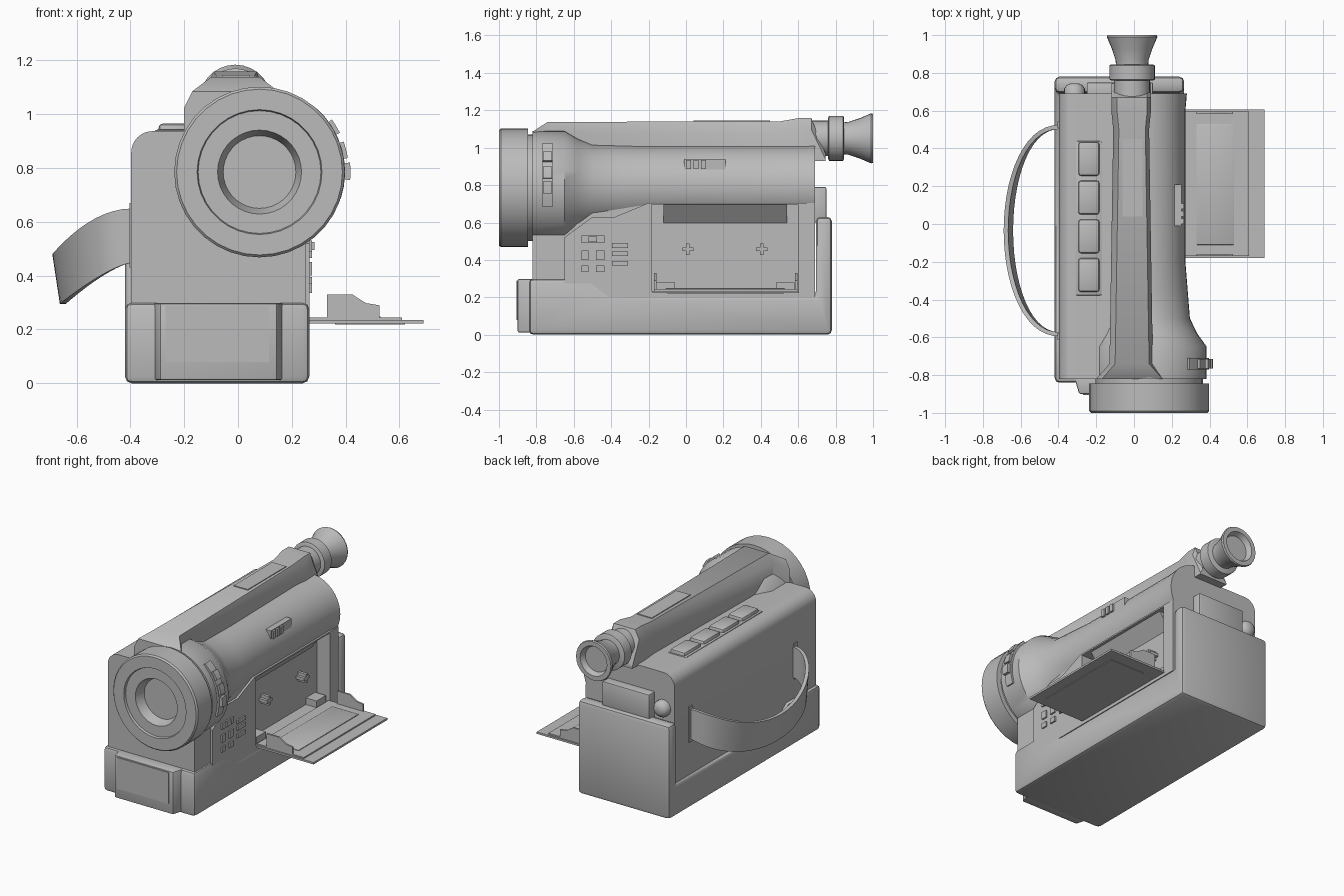
import bpy, bmesh, math
from mathutils import Vector

grey = bpy.data.materials.new("mid grey plastic")
grey.diffuse_color = (0.5, 0.5, 0.5, 1)


def finish(name, bm, bevel=0, seg=2, cutter=None):
    """Turn a bmesh into a named object, bevel it, cut it and smooth it."""
    bmesh.ops.recalc_face_normals(bm, faces=bm.faces)
    me = bpy.data.meshes.new(name)
    bm.to_mesh(me)
    bm.free()
    me.materials.append(grey)
    ob = bpy.data.objects.new(name, me)
    bpy.context.collection.objects.link(ob)
    bpy.ops.object.select_all(action='DESELECT')
    bpy.context.view_layer.objects.active = ob
    ob.select_set(True)
    if bevel:
        m = ob.modifiers.new("bevel", 'BEVEL')
        m.width, m.segments = bevel, seg
        m.limit_method, m.angle_limit = 'ANGLE', math.radians(40)
        bpy.ops.object.modifier_apply(modifier="bevel")
    if cutter:
        m = ob.modifiers.new("cut", 'BOOLEAN')
        m.operation, m.object, m.solver = 'DIFFERENCE', cutter, 'EXACT'
        bpy.ops.object.modifier_apply(modifier="cut")
    bpy.ops.object.shade_smooth_by_angle(angle=math.radians(35))
    return ob


def loft(name, rings, close=False, **kw):
    """Skin a list of equal-length point rings and cap the ends."""
    bm = bmesh.new()
    vs = [[bm.verts.new(p) for p in r] for r in rings]
    n = len(vs[0])
    for a, b in zip(vs, vs[1:]):
        for i in range(n):
            j = (i + 1) % n
            bm.faces.new((a[i], a[j], b[j], b[i]))
    bm.faces.new(vs[0])
    bm.faces.new(vs[-1])
    return finish(name, bm, **kw)


def prism(name, axis, pts, a, b, **kw):
    """Extrude a 2D outline along an axis from a to b."""
    put = {'x': lambda p, t: (t, p[0], p[1]),
           'y': lambda p, t: (p[0], t, p[1]),
           'z': lambda p, t: (p[0], p[1], t)}[axis]
    return loft(name, [[put(p, t) for p in pts] for t in (a, b)], **kw)


def box(name, x0, x1, y0, y1, z0, z1, **kw):
    return prism(name, 'z', [(x0, y0), (x1, y0), (x1, y1), (x0, y1)], z0, z1, **kw)


def turned(name, rings, seg=32, **kw):
    """Round section along y; rings are (y, radius, centre x, centre z)."""
    return loft(name, [[(cx + r * math.cos(2 * math.pi * i / seg), y,
                         cz + r * math.sin(2 * math.pi * i / seg))
                        for i in range(seg)] for y, r, cx, cz in rings], **kw)


def arc(cx, cz, r, a0, a1, n=8):
    return [(cx + r * math.cos(math.radians(a0 + (a1 - a0) * i / n)),
             cz + r * math.sin(math.radians(a0 + (a1 - a0) * i / n))) for i in range(n + 1)]


# Cutter for the cassette bay in the right side
bay = box("bay_cutter", 0.17, 0.45, -0.185, 0.60, 0.235, 0.695)
bay.hide_render = True

# Base tray with raised back block
prism("base", 'x', [(-0.84, 0), (0.78, 0), (0.78, 0.63), (0.695, 0.63), (0.695, 0.21),
                    (-0.38, 0.21), (-0.50, 0.30), (-0.84, 0.30)], -0.42, 0.265, bevel=0.025)
prism("base_front_panel", 'z', [(-0.32, -0.80), (-0.29, -0.90), (0.145, -0.90), (0.175, -0.80)],
      0.012, 0.298, bevel=0.008)
box("front_window", -0.27, 0.115, -0.905, -0.89, 0.08, 0.29)

# Main body with a rounded upper left edge
prism("body", 'y', [(-0.397, 0.15)] + arc(-0.317, 0.857, 0.08, 180, 90) +
      [(0.10, 0.937), (0.25, 0.80), (0.25, 0.15)], -0.82, 0.69, cutter=bay)
prism("side_panel", 'x', [(-0.65, 0.2), (-0.65, 0.52), (-0.50, 0.63), (-0.38, 0.63),
                          (-0.20, 0.705), (0.69, 0.705), (0.69, 0.2)], 0.15, 0.265, cutter=bay)

# Barrel running back from the lens
turned("barrel", [(-0.82, 0.305, 0.08, 0.785), (-0.65, 0.305, 0.08, 0.785),
                  (-0.58, 0.262, 0.073, 0.787), (-0.50, 0.228, 0.068, 0.788),
                  (-0.35, 0.222, 0.062, 0.79), (-0.20, 0.215, 0.057, 0.793),
                  (0.60, 0.215, 0.057, 0.793), (0.69, 0.218, 0.062, 0.793)], seg=40, cutter=bay)

# Lens hood and recessed glass
turned("lens_neck", [(y, 0.285, 0.08, 0.785) for y in (-0.86, -0.80)])
turned("lens_hood", [(y, r, 0.08, 0.785) for y, r in
                     [(-0.845, 0.30), (-0.845, 0.317), (-0.99, 0.317), (-1.0, 0.308), (-1.0, 0.232),
                      (-0.985, 0.228), (-0.985, 0.156), (-0.92, 0.135), (-0.92, 0.10)]], seg=36)

# Focus switch curved round the lens
for i, (r, a0, a1) in enumerate([(0.318, -18, 48), (0.338, -5, 6), (0.332, 9, 20), (0.332, 26, 36)]):
    w = 0.03 if i == 0 else 0.024
    prism("focus_switch_%d" % i, 'y', arc(0.08, 0.785, r, a0, a1) + arc(0.08, 0.785, 0.29, a1, a0),
          -0.74 - w, -0.74 + w)

# Top handle and viewfinder mount
hy = [(-0.82, 0.16, 1.085), (-0.74, 0.09, 1.138), (0.50, 0.07, 1.14), (0.60, 0.08, 1.158),
      (0.67, 0.08, 1.158), (0.745, 0.08, 0.97)]
loft("top_handle", [[(-0.01 - w - 0.03, y, 0.93), (-0.01 - w - 0.03, y, max(0.94, t - 0.06)),
                     (-0.01 - w, y, t), (-0.01 + w, y, t),
                     (-0.01 + w + 0.02, y, max(0.94, t - 0.06)), (-0.01 + w + 0.02, y, 0.93)]
                    for y, w, t in hy])
box("handle_grip_plate", -0.06, 0.045, 0.04, 0.45, 1.13, 1.145)

# Viewfinder
vf = (-0.01, 1.05)
turned("viewfinder_neck", [(0.64, 0.095, *vf), (0.78, 0.095, *vf)], seg=24)
turned("viewfinder_ring", [(0.76, 0.11, *vf), (0.765, 0.12, *vf), (0.84, 0.12, *vf),
                           (0.845, 0.11, *vf)], seg=32)
turned("eyecup", [(y, r, *vf) for y, r in [(0.84, 0.085), (0.87, 0.088), (0.93, 0.108), (0.99, 0.134),
                                           (1.0, 0.13), (1.0, 0.10), (0.965, 0.085)]], seg=28)

# Top control buttons in a shallow tray
box("button_tray", -0.31, -0.17, -0.38, 0.44, 0.92, 0.943, bevel=0.01)
for i in range(4):
    y = -0.36 + 0.205 * i
    box("top_button_%d" % i, -0.295, -0.183, y, y + 0.18, 0.92, 0.965, bevel=0.015)

# Hand strap: a curved band falling outwards from the left side
rings = []
N = 28
for i in range(N + 1):
    a = math.pi * i / N
    f = math.sin(a) ** 0.9 if 0 < i < N else 0
    c = math.cos(a)
    top, low = 0.65 - 0.17 * f * f, 0.45 - 0.155 * f ** 1.4
    rings.append([(-0.39 - k * f, -0.035 + (0.56 - d) * c, z) for k, d, z in
                  [(0.30, 0, top), (0.272, 0, low), (0.25, 0.022, low), (0.276, 0.022, top)]])
loft("hand_strap", rings)
for n, y in (("front", -0.595), ("back", 0.525)):
    box("strap_slot_" + n, -0.404, -0.38, y - 0.018, y + 0.018, 0.43, 0.67)

# Cassette bay: drive pegs and stops
for i, y in enumerate((0.01, 0.405)):
    box("peg_across_%d" % i, 0.16, 0.23, y - 0.03, y + 0.03, 0.447, 0.467)
    box("peg_upright_%d" % i, 0.16, 0.23, y - 0.01, y + 0.01, 0.427, 0.487)
    y = (-0.16, 0.48)[i]
    box("bay_stop_%d" % i, 0.16, 0.25, y, y + 0.10, 0.235, 0.28)
prism("bay_ceiling_slope", 'y', [(0.16, 0.585), (0.25, 0.70), (0.16, 0.70)], -0.12, 0.54)

# Open door with its raised plate, window and end tabs
box("door", 0.25, 0.69, -0.18, 0.605, 0.222, 0.235)
box("door_inner_plate", 0.26, 0.61, -0.17, 0.595, 0.23, 0.244)
box("door_window", 0.33, 0.53, -0.11, 0.53, 0.225, 0.249, bevel=0.004)
box("door_underside_panel", 0.36, 0.62, -0.10, 0.52, 0.218, 0.225)
for i, y in enumerate((-0.17, 0.583)):
    prism("door_tab_%d" % i, 'y', [(0.33, 0.23), (0.33, 0.33), (0.425, 0.33), (0.475, 0.298),
                                   (0.525, 0.29), (0.525, 0.23)], y, y + 0.012)

# Right side buttons
for i, (y0, y1, z0, z1) in enumerate([(-0.56, -0.435, 0.49, 0.53), (-0.52, -0.475, 0.495, 0.525),
                                      (-0.56, -0.52, 0.335, 0.37), (-0.56, -0.52, 0.40, 0.45),
                                      (-0.48, -0.435, 0.335, 0.37), (-0.48, -0.435, 0.40, 0.45),
                                      (-0.395, -0.31, 0.37, 0.395), (-0.395, -0.31, 0.42, 0.445),
                                      (-0.395, -0.31, 0.465, 0.49)]):
    box("side_button_%d" % i, 0.25, 0.285 if i == 1 else 0.275, y0, y1, z0, z1)

# Slide switch on the barrel
box("slide_switch_track", 0.2, 0.252, -0.01, 0.21, 0.88, 0.94)
for i, y in enumerate((0.0, 0.04, 0.08)):
    box("slide_switch_rib_%d" % i, 0.2, 0.265, y, y + 0.028, 0.885, 0.935)

# Rear socket block and record button
box("rear_block", -0.25, 0.10, 0.66, 0.75, 0.60, 0.79, bevel=0.008)
turned("record_button", [(0.66, 0.055, -0.315, 0.70), (0.715, 0.055, -0.315, 0.70),
                         (0.735, 0.042, -0.315, 0.70), (0.745, 0.02, -0.315, 0.70)], seg=20)

bpy.data.objects.remove(bay)
